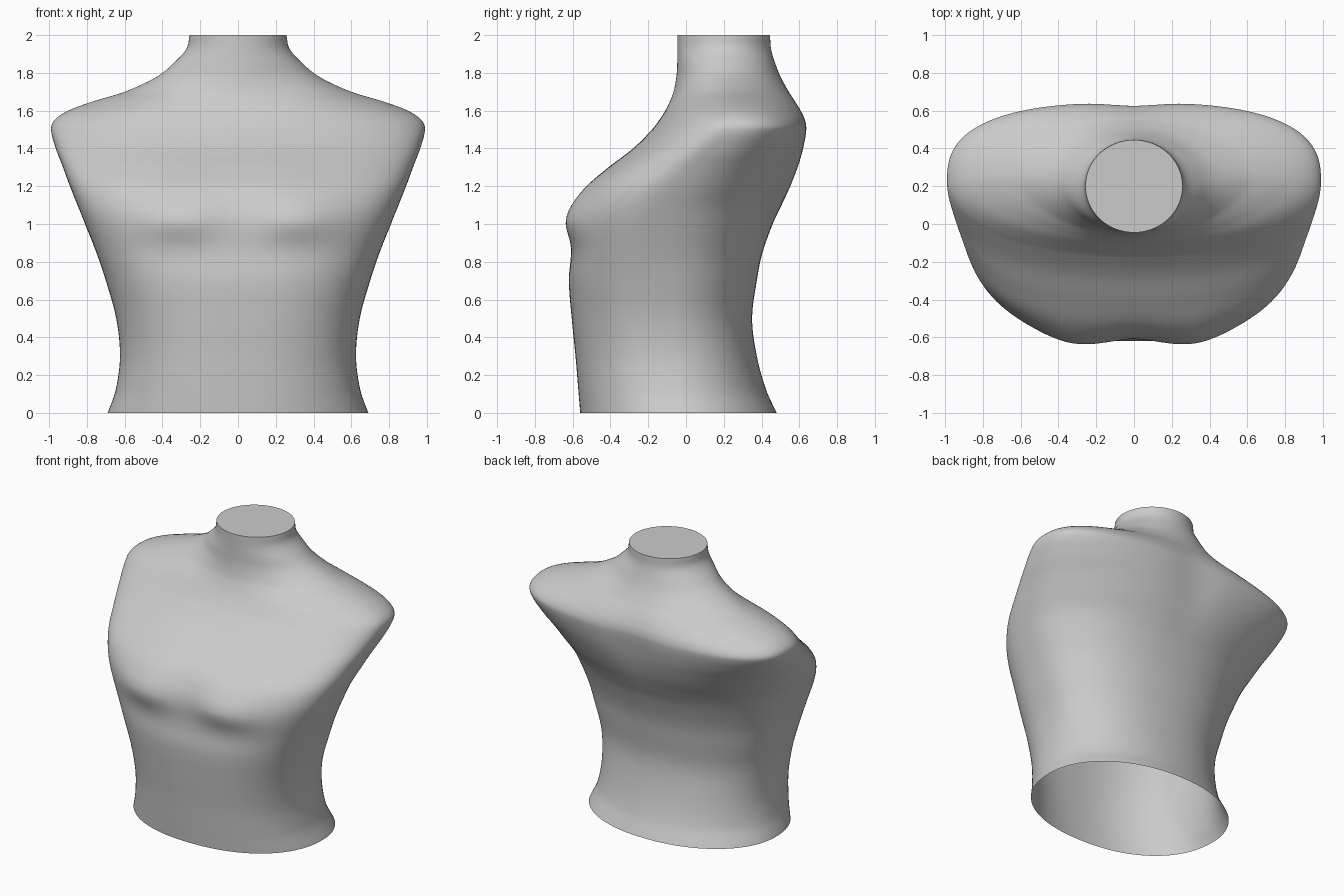
import bpy, bmesh
from math import sin, cos, pi, exp

# Body sections: height, half width, front y, back y, y of widest point, front and back roundness
SECTIONS = [
    (0.00, 0.690, -0.560, 0.480, -0.03, 2.2, 2.1),
    (0.12, 0.648, -0.570, 0.425, -0.06, 2.3, 2.1),
    (0.30, 0.625, -0.585, 0.375, -0.08, 2.4, 2.2),
    (0.50, 0.645, -0.605, 0.350, -0.09, 2.5, 2.2),
    (0.70, 0.700, -0.620, 0.375, -0.09, 2.6, 2.2),
    (0.84, 0.747, -0.608, 0.403, -0.10, 2.7, 2.2),
    (1.00, 0.810, -0.597, 0.460, -0.10, 2.7, 2.2),
    (1.10, 0.850, -0.575, 0.510, -0.09, 2.6, 2.2),
    (1.20, 0.890, -0.520, 0.560, -0.04, 2.5, 2.3),
    (1.30, 0.927, -0.410, 0.600, 0.04, 2.4, 2.4),
    (1.40, 0.965, -0.280, 0.627, 0.13, 2.3, 2.6),
    (1.50, 0.990, -0.180, 0.642, 0.22, 2.2, 2.7),
    (1.55, 0.972, -0.142, 0.636, 0.24, 2.1, 2.5),
    (1.60, 0.900, -0.110, 0.615, 0.25, 2.0, 2.2),
    (1.65, 0.765, -0.085, 0.585, 0.25, 1.8, 2.0),
    (1.70, 0.600, -0.066, 0.550, 0.25, 1.75, 1.9),
    (1.78, 0.430, -0.051, 0.503, 0.23, 1.8, 1.9),
    (1.86, 0.332, -0.046, 0.470, 0.21, 1.95, 2.0),
    (1.93, 0.272, -0.045, 0.450, 0.20, 2.0, 2.0),
    (2.00, 0.257, -0.045, 0.445, 0.20, 2.0, 2.0),
]
AROUND, STEPS = 128, 6


def slope(i, k):
    a, b = SECTIONS[max(i - 1, 0)], SECTIONS[min(i + 1, len(SECTIONS) - 1)]
    return (b[k] - a[k]) / (b[0] - a[0])


def blend(i, t):
    """Smooth curve through the sections."""
    p, q = SECTIONS[i], SECTIONS[i + 1]
    h = q[0] - p[0]
    out = [p[0] + h * t]
    for k in range(1, 7):
        out.append((2*t**3 - 3*t*t + 1) * p[k] + (t**3 - 2*t*t + t) * h * slope(i, k)
                   + (3*t*t - 2*t**3) * q[k] + (t**3 - t*t) * h * slope(i + 1, k))
    return out


def bell(v, centre, width):
    return exp(-((v - centre) / width) ** 2)


def point(sec, a):
    z, w, front, back, mid, nf, nb = sec
    c, s = cos(a), sin(a)
    n, depth = (nb, back - mid) if s >= 0 else (nf, mid - front)
    x = w * abs(c) ** (2 / n) * (1 if c >= 0 else -1)
    y = mid + depth * abs(s) ** (2 / n) * (1 if s >= 0 else -1)
    if s < 0:
        # chest muscles, with a crisper lower edge
        y -= 0.055 * bell(abs(x), 0.32, 0.24) * bell(z, 1.02, 0.11 if z < 1.02 else 0.16) * -s
    else:
        # shoulder blades either side of the spine
        y -= 0.02 * bell(x, 0, 0.16) * bell(z, 1.42, 0.25) * s
    return x, y, z


# Torso skin, open at the waist and closed at the neck
bm = bmesh.new()
levels = [blend(i, j / STEPS) for i in range(len(SECTIONS) - 1) for j in range(STEPS)]
levels.append(SECTIONS[-1])
rings = [[bm.verts.new(point(sec, 2 * pi * k / AROUND)) for k in range(AROUND)] for sec in levels]
for lo, hi in zip(rings, rings[1:]):
    for k in range(AROUND):
        m = (k + 1) % AROUND
        bm.faces.new((lo[k], lo[m], hi[m], hi[k]))
bm.faces.new(rings[-1])
mesh = bpy.data.meshes.new("torso")
bm.to_mesh(mesh)
bm.free()
torso = bpy.data.objects.new("torso", mesh)
bpy.context.collection.objects.link(torso)
bpy.context.view_layer.objects.active = torso
torso.select_set(True)
bpy.ops.object.shade_smooth_by_angle(angle=0.9)
